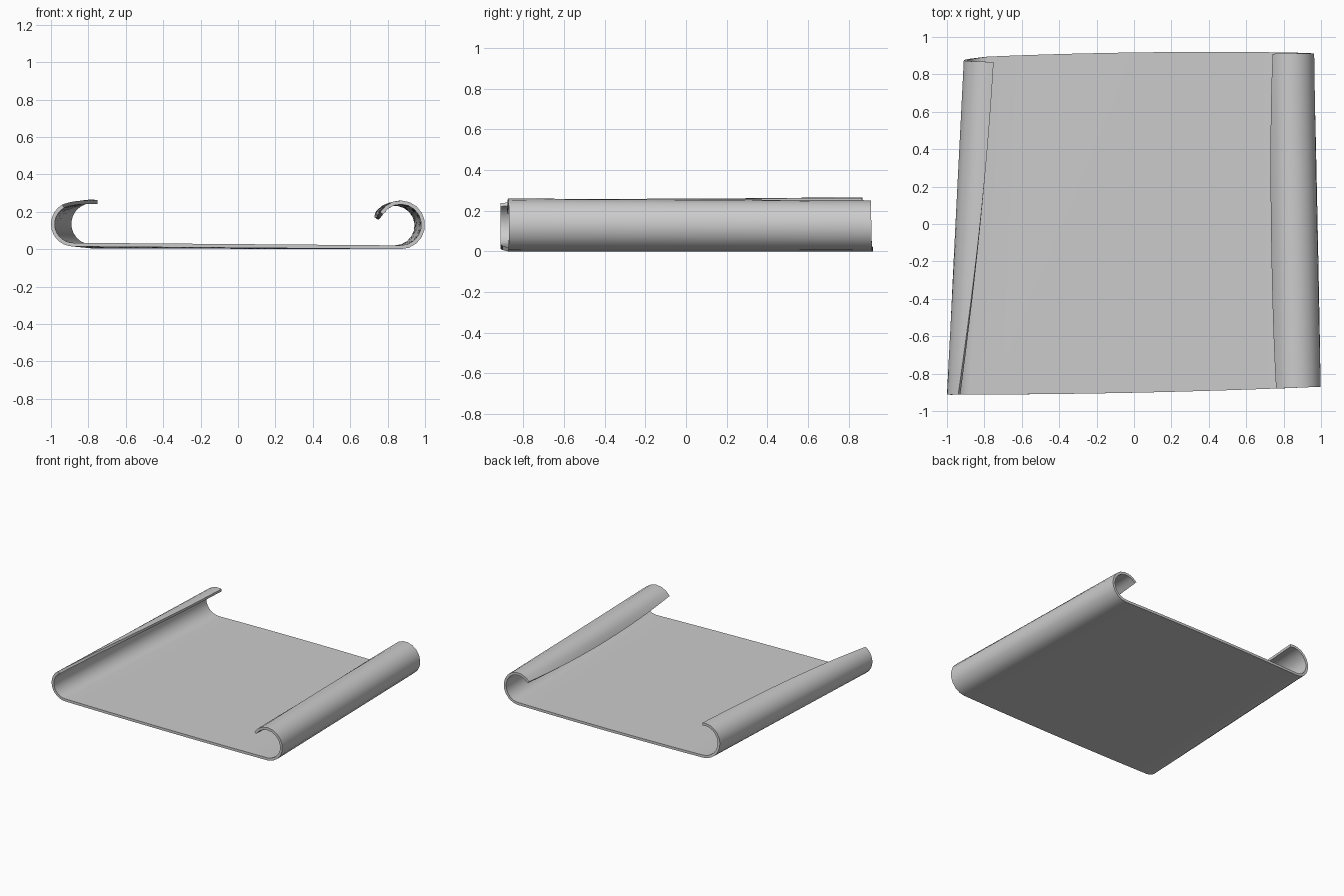
import bpy, bmesh, math

if "Cube" in bpy.data.objects:
    bpy.data.objects.remove(bpy.data.objects["Cube"])

ROWS, ARC, FLAT = 16, 12, 10
THICK = 0.02


def quad(a, m, b, t):
    """Smooth curve through three values at t = 0, 0.5, 1."""
    return a * (1 - t) * (1 - 2 * t) + 4 * m * t * (1 - t) + b * t * (2 * t - 1)


def lerp(a, b, t):
    return a + (b - a) * t


def curl(cx, base, r, sweep, side):
    """Arc from the floor outward and up; side is -1 (left) or 1 (right)."""
    pts = []
    for i in range(ARC + 1):
        a = math.radians(sweep) * i / ARC
        pts.append((cx + side * r * math.sin(a), base + r - r * math.cos(a), i / ARC))
    return pts


def section(t):
    """Outer profile of the sheet at depth t (0 front, 1 back)."""
    left = curl(lerp(-0.88, -0.78, t), lerp(0.014, 0.004, t), lerp(0.12, 0.131, t),
                quad(150, 182, 193, t), -1)
    right = curl(lerp(0.87, 0.838, t), 0.0, lerp(0.13, 0.126, t),
                 quad(238, 252, 230, t), 1)
    a, b = left[0], right[0]
    floor = [(lerp(a[0], b[0], i / FLAT), lerp(a[1], b[1], i / FLAT), 0)
             for i in range(1, FLAT)]
    pts = []
    for x, z, u in left[::-1] + floor + right:
        s = (x + 1) / 2
        front = quad(-0.912, -0.902, -0.87, s)
        back = quad(0.885, 0.917, 0.914, s)
        back -= u * (0.03 if x < 0 else 0.008)
        pts.append((x, lerp(front, back, t), z))
    return pts


# Sheet surface lofted from front to back
bm = bmesh.new()
rows = [[bm.verts.new(p) for p in section(j / ROWS)] for j in range(ROWS + 1)]
for r0, r1 in zip(rows, rows[1:]):
    for i in range(len(r0) - 1):
        bm.faces.new((r0[i], r0[i + 1], r1[i + 1], r1[i]))
mesh = bpy.data.meshes.new("curled_sheet")
bm.to_mesh(mesh)
bm.free()
sheet = bpy.data.objects.new("curled_sheet", mesh)
bpy.context.collection.objects.link(sheet)

# Thickness grows toward the inside of the curls
solid = sheet.modifiers.new("thickness", 'SOLIDIFY')
solid.thickness = THICK
solid.offset = 1
bpy.context.view_layer.objects.active = sheet
sheet.select_set(True)
bpy.ops.object.modifier_apply(modifier=solid.name)
bpy.ops.object.shade_smooth_by_angle(angle=math.radians(40))
